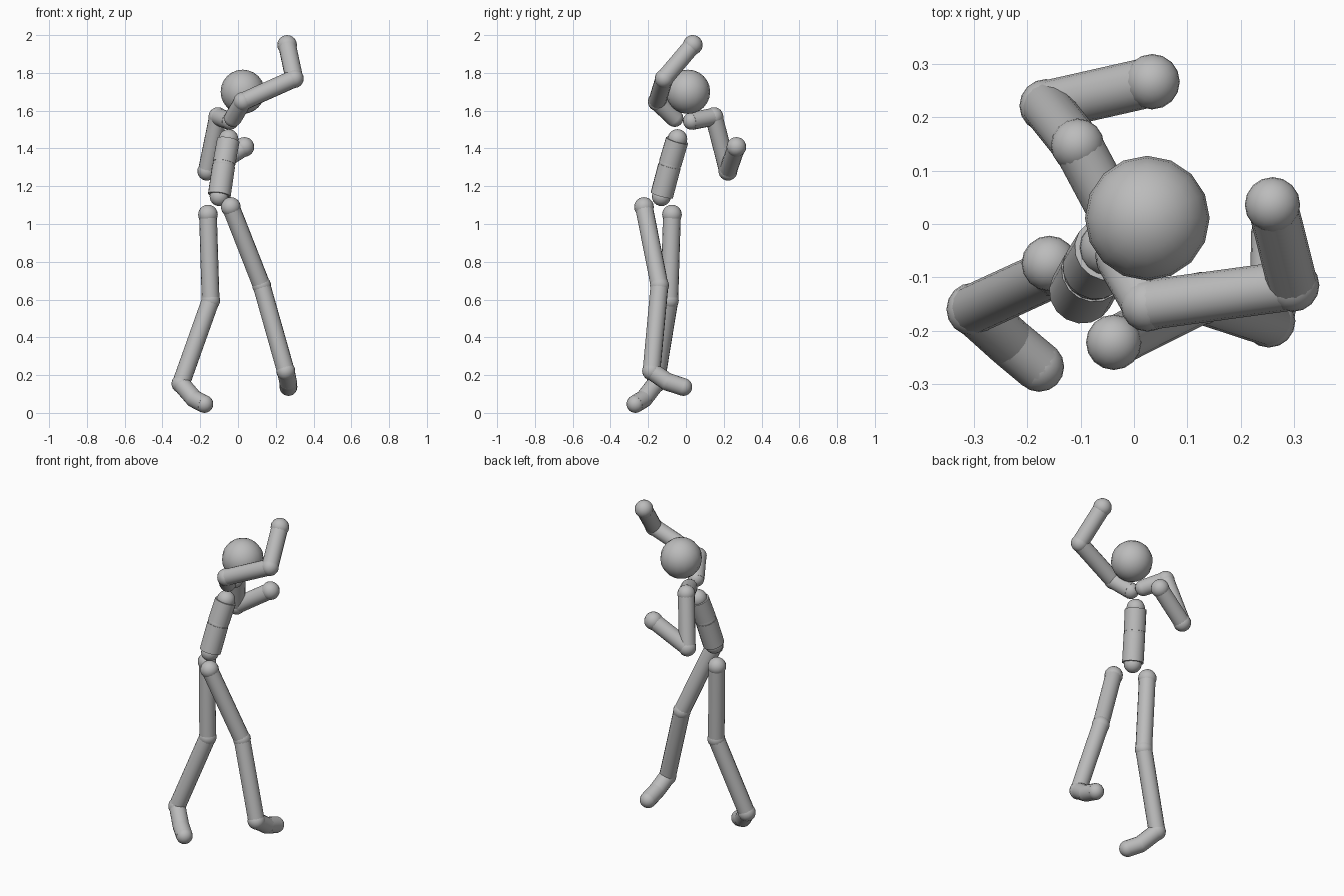
import bpy
from mathutils import Vector

cube = bpy.data.objects.get("Cube")
if cube:
    bpy.data.objects.remove(cube)

grey = bpy.data.materials.new("plain grey")
grey.use_nodes = True
colour = (0.5, 0.5, 0.5, 1)
grey.diffuse_color = colour
grey.node_tree.nodes["Principled BSDF"].inputs["Base Color"].default_value = colour


def finish(name, angle):
    ob = bpy.context.object
    ob.name = name
    ob.data.materials.append(grey)
    bpy.ops.object.shade_smooth_by_angle(angle=angle)
    return ob


def ball(name, centre, radius):
    bpy.ops.mesh.primitive_uv_sphere_add(segments=16, ring_count=12, radius=radius, location=centre)
    finish(name, 1.2)


def rod(name, start, end, radius, gap=0.0):
    """Straight limb segment between two joints, trimmed by gap at each end."""
    a, b = Vector(start), Vector(end)
    axis = b - a
    bpy.ops.mesh.primitive_cylinder_add(vertices=16, radius=radius, depth=axis.length - 2 * gap,
                                        location=(a + b) / 2)
    ob = finish(name, 0.8)
    ob.rotation_euler = axis.to_track_quat("Z", "Y").to_euler()


def chain(joints, rod_radius, gap=0.0):
    """Joint balls linked in order by rods; each joint is (name, centre, radius)."""
    for name, centre, radius in joints:
        ball(name + "_joint", centre, radius)
    for (n0, c0, _), (n1, c1, _) in zip(joints, joints[1:]):
        rod(n0 + "_to_" + n1, c0, c1, rod_radius, gap)


# Head
ball("head", (0.025, 0.011, 1.70), 0.117)

# Torso
chain([("chest", (-0.05, -0.045, 1.45), 0.052),
       ("waist", (-0.075, -0.085, 1.315), 0.059),
       ("pelvis", (-0.10, -0.13, 1.145), 0.05)], 0.061, 0.008)

# Arms, from collar to hand
chain([("left_collar", (-0.027, -0.06, 1.56), 0.046),
       ("left_shoulder", (0.025, -0.152, 1.648), 0.05),
       ("left_elbow", (0.298, -0.115, 1.77), 0.05),
       ("left_hand", (0.26, 0.036, 1.948), 0.052)], 0.047)
chain([("right_collar", (-0.043, 0.03, 1.545), 0.046),
       ("right_shoulder", (-0.106, 0.148, 1.568), 0.05),
       ("right_elbow", (-0.165, 0.222, 1.28), 0.05),
       ("right_hand", (0.034, 0.267, 1.408), 0.052)], 0.047)

# Legs, from hip to toe
chain([("left_hip", (-0.038, -0.222, 1.09), 0.052),
       ("left_knee", (0.125, -0.14, 0.675), 0.05),
       ("left_ankle", (0.253, -0.182, 0.222), 0.05),
       ("left_foot", (0.265, -0.10, 0.165), 0.047),
       ("left_toe", (0.267, -0.014, 0.137), 0.047)], 0.047)
chain([("right_hip", (-0.159, -0.074, 1.05), 0.052),
       ("right_knee", (-0.145, -0.088, 0.595), 0.05),
       ("right_ankle", (-0.302, -0.16, 0.155), 0.05),
       ("right_foot", (-0.233, -0.222, 0.075), 0.047),
       ("right_toe", (-0.178, -0.268, 0.047), 0.047)], 0.047)
